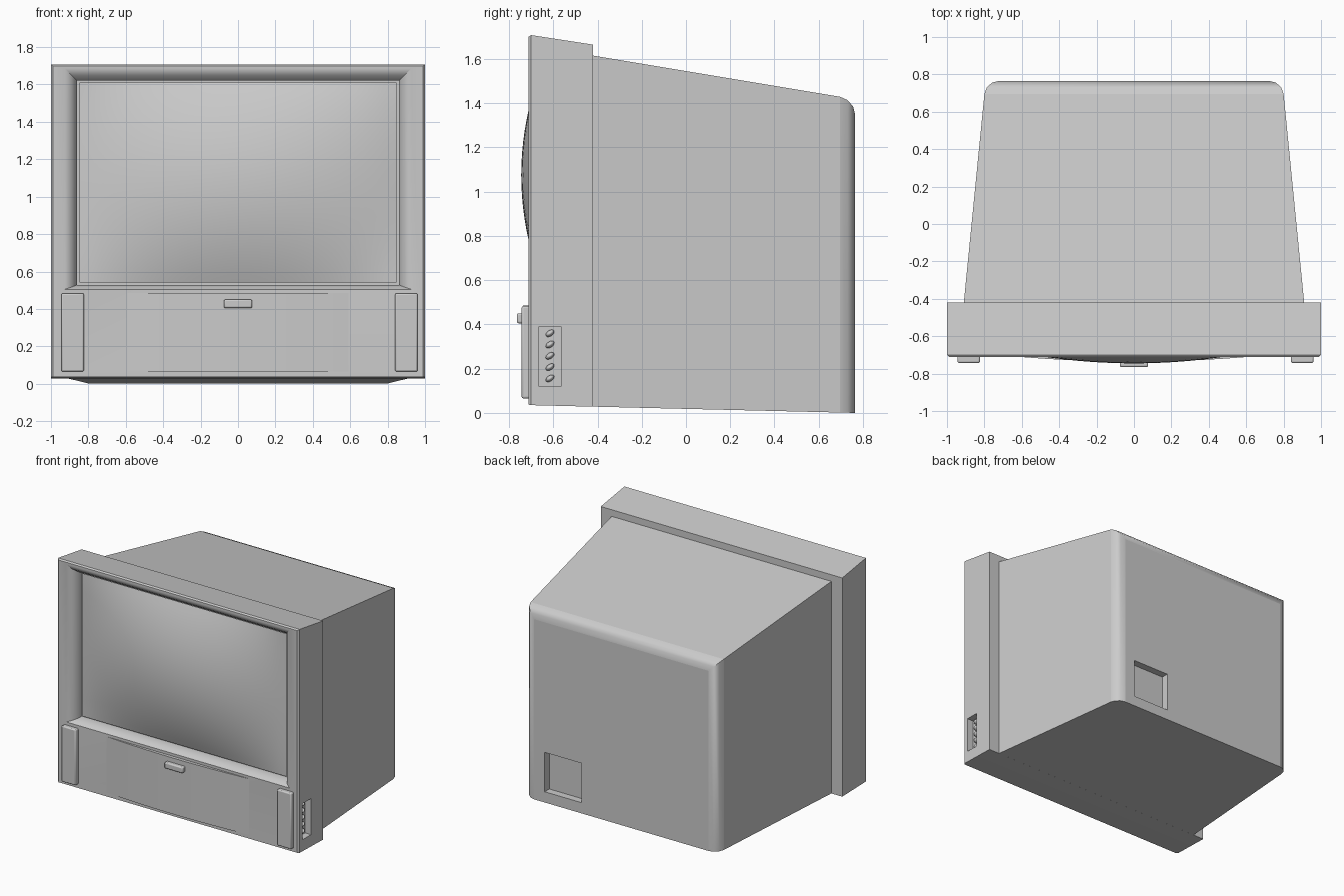
import bpy, bmesh, math

if "Cube" in bpy.data.objects:
    bpy.data.objects.remove(bpy.data.objects["Cube"])


def make(name, verts, faces, angle=35):
    me = bpy.data.meshes.new(name)
    me.from_pydata(verts, [], faces)
    bm = bmesh.new()
    bm.from_mesh(me)
    bmesh.ops.recalc_face_normals(bm, faces=bm.faces)
    bm.to_mesh(me)
    bm.free()
    ob = bpy.data.objects.new(name, me)
    bpy.context.collection.objects.link(ob)
    smooth(ob, angle)
    return ob


def activate(ob):
    bpy.ops.object.select_all(action='DESELECT')
    ob.select_set(True)
    bpy.context.view_layer.objects.active = ob


def smooth(ob, angle=35):
    activate(ob)
    bpy.ops.object.shade_smooth_by_angle(angle=math.radians(angle))


def box(name, x, y, z, bevel=0.0):
    vs = [(a, b, c) for a in x for b in y for c in z]
    fs = [(0, 1, 3, 2), (4, 6, 7, 5), (0, 4, 5, 1), (2, 3, 7, 6), (0, 2, 6, 4), (1, 5, 7, 3)]
    ob = make(name, vs, fs)
    if bevel:
        m = ob.modifiers.new("round", 'BEVEL')
        m.width = bevel
        m.segments = 2
    return ob


def cut(ob, x, y, z):
    cutter = box("cutter", x, y, z)
    cutter.hide_render = True
    m = ob.modifiers.new("recess", 'BOOLEAN')
    m.operation = 'DIFFERENCE'
    m.solver = 'EXACT'
    m.object = cutter
    activate(ob)
    bpy.ops.object.modifier_apply(modifier=m.name)
    bpy.data.objects.remove(cutter)
    smooth(ob)


# Front bezel: nested rectangles from the back rim, over the front, into the screen opening
# each row is half width, bottom, top, y at the bottom, y at the top
rings = [(1.0, 0.028, 1.665, -0.42), (1.0, 0.035, 1.708, -0.70), (0.988, 0.037, 1.70, -0.712),
         (0.925, 0.505, 1.685, -0.712), (0.89, 0.517, 1.65, -0.69), (0.862, 0.528, 1.62, -0.65),
         (0.862, 0.528, 1.62, -0.615)]
vs, fs = [], []
for w, z0, z1, y in rings:
    vs += [(-w, y, z0), (w, y, z0), (w, y, z1), (-w, y, z1)]
for r in range(len(rings) - 1):
    for i in range(4):
        j = (i + 1) % 4
        fs.append((4 * r + i, 4 * r + j, 4 * r + 4 + j, 4 * r + 4 + i))
n = 4 * len(rings)
fs += [(0, 1, 2, 3), (n - 4, n - 3, n - 2, n - 1)]
bezel = make("front_bezel", vs, fs)
cut(bezel, (0.95, 1.1), (-0.665, -0.565), (0.12, 0.39))

# Bulging screen
NX, NZ = 28, 22
vs, fs = [], []
for k in range(NZ + 1):
    for i in range(NX + 1):
        u, v = 2 * i / NX - 1, 2 * k / NZ - 1
        vs.append((0.848 * u, -0.635 - 0.11 * (1 - u * u) * (1 - v * v), 1.075 + 0.535 * v))
for k in range(NZ):
    for i in range(NX):
        a = k * (NX + 1) + i
        fs.append((a, a + 1, a + NX + 2, a + NX + 1))
make("screen", vs, fs)

# Bowed lower door
N = 20
vs, fs = [], []
for i in range(N + 1):
    u = 2 * i / N - 1
    y = -0.712 - 0.024 * (1 - u * u)
    vs += [(0.59 * u, y, 0.065), (0.59 * u, y, 0.485), (0.59 * u, -0.705, 0.485), (0.59 * u, -0.705, 0.065)]
for i in range(N):
    for j in range(4):
        k = (j + 1) % 4
        fs.append((4 * i + j, 4 * i + k, 4 * i + 4 + k, 4 * i + 4 + j))
fs += [(0, 1, 2, 3), (4 * N, 4 * N + 1, 4 * N + 2, 4 * N + 3)]
make("lower_door", vs, fs)

# Door button and corner panels
box("door_button", (-0.076, 0.076), (-0.765, -0.72), (0.405, 0.45), 0.008)
for side, x in (("left", -0.884), ("right", 0.9)):
    box("corner_panel_" + side, (x - 0.06, x + 0.06), (-0.743, -0.70), (0.065, 0.483), 0.008)

# Tapered rear housing with rounded top and side edges at the back
b, f = 0.765, -0.43
vs = [(-0.911, f, 0.0285), (0.911, f, 0.0285), (0.911, f, 1.617), (-0.911, f, 1.617),
      (-0.793, b, 0), (0.793, b, 0), (0.793, b, 1.418), (-0.793, b, 1.418)]
fs = [(0, 1, 2, 3), (4, 7, 6, 5), (0, 4, 5, 1), (1, 5, 6, 2), (2, 6, 7, 3), (3, 7, 4, 0)]
housing = make("rear_housing", vs, fs)
bm = bmesh.new()
bm.from_mesh(housing.data)
edges = [e for e in bm.edges
         if all(v.co.y > 0.5 for v in e.verts) and max(v.co.z for v in e.verts) > 1]
bmesh.ops.bevel(bm, geom=edges, offset=0.07, offset_type='OFFSET', segments=3,
                profile=0.5, affect='EDGES')
bm.to_mesh(housing.data)
bm.free()
cut(housing, (0.33, 0.635), (0.71, 0.9), (0.08, 0.375))

# Oval side buttons in the bezel recess
for i in range(5):
    bpy.ops.mesh.primitive_uv_sphere_add(segments=16, ring_count=8, radius=1,
                                         location=(0.955, -0.615, 0.156 + 0.051 * i))
    ob = bpy.context.object
    ob.name = "side_button_%d" % (i + 1)
    ob.scale = (0.025, 0.022, 0.013)
    ob.rotation_euler = (math.radians(35), 0, 0)
    smooth(ob)
